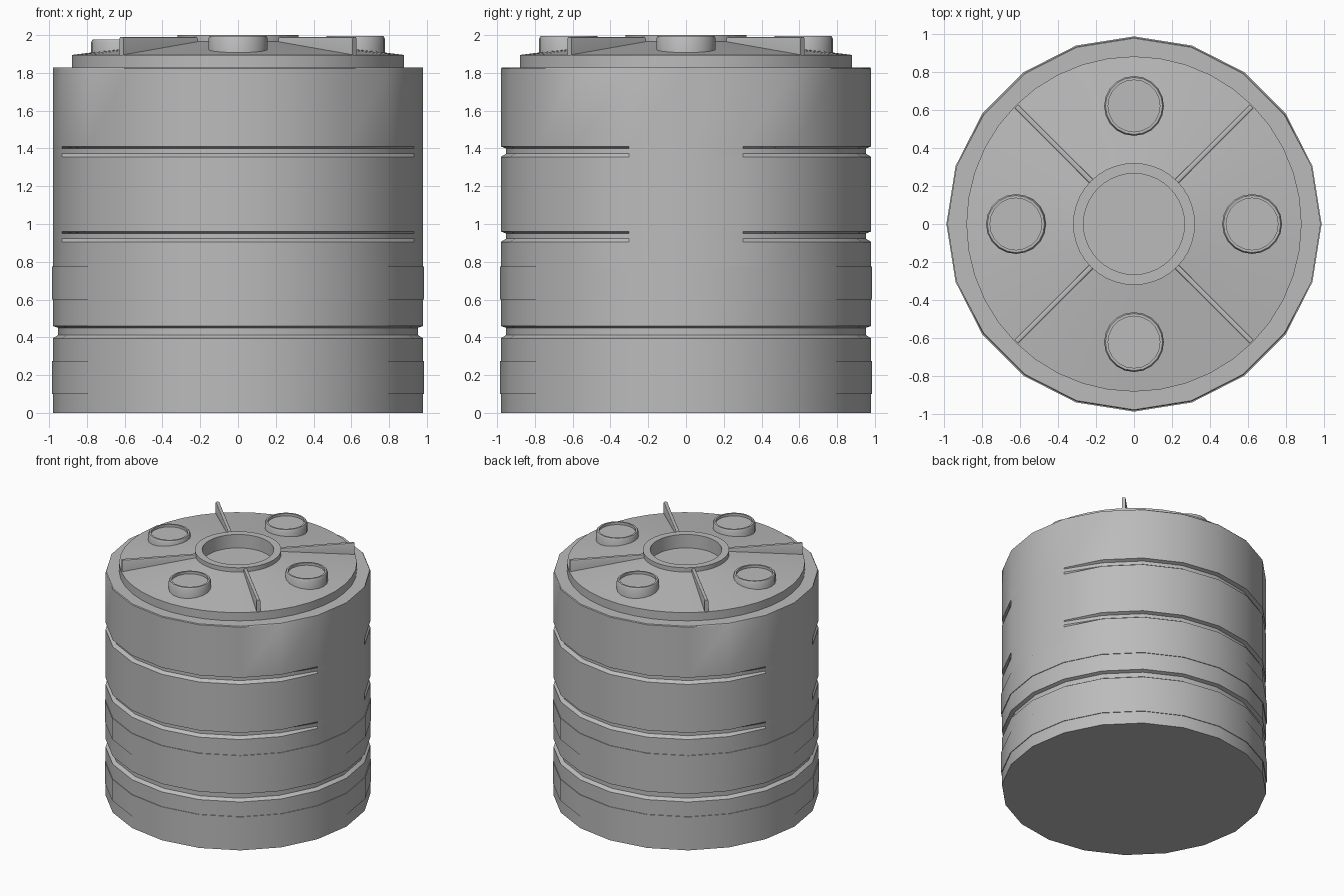
import bpy, bmesh, math
from mathutils import Matrix

cube = bpy.data.objects.get("Cube")
if cube:
    bpy.data.objects.remove(cube, do_unlink=True)

grey = bpy.data.materials.new("plain_grey")
grey.use_nodes = True
colour = (0.5, 0.5, 0.5, 1)
grey.diffuse_color = colour
grey.node_tree.nodes["Principled BSDF"].inputs["Base Color"].default_value = colour
TAU = 2 * math.pi


def finish(name, bm, smooth=True):
    bmesh.ops.recalc_face_normals(bm, faces=bm.faces)
    mesh = bpy.data.meshes.new(name)
    bm.to_mesh(mesh)
    bm.free()
    mesh.materials.append(grey)
    obj = bpy.data.objects.new(name, mesh)
    bpy.context.collection.objects.link(obj)
    if smooth:
        bpy.ops.object.select_all(action='DESELECT')
        obj.select_set(True)
        bpy.context.view_layer.objects.active = obj
        bpy.ops.object.shade_smooth_by_angle(angle=math.radians(30))
    return obj


def lathe(name, profile, sides, centre=(0, 0), radius=lambda r, z, a: r):
    """Spin (radius, z) points into a solid with closed ends."""
    bm = bmesh.new()
    rings = []
    for r, z in profile:
        ring = []
        for i in range(sides):
            a = TAU * i / sides
            d = radius(r, z, a)
            ring.append(bm.verts.new((centre[0] + d * math.cos(a),
                                      centre[1] + d * math.sin(a), z)))
        rings.append(ring)
    for low, high in zip(rings, rings[1:]):
        for i in range(sides):
            j = (i + 1) % sides
            bm.faces.new((low[i], low[j], high[j], high[i]))
    bm.faces.new(rings[0][::-1])
    bm.faces.new(rings[-1])
    return finish(name, bm)


# Tank wall: three grooves, the upper two fade out towards both sides
R = 0.98


def wall_radius(r, z, a):
    if z < 0.6:
        return r
    off = math.degrees(math.asin(min(1, abs(math.sin(a)))))
    fade = min(1, max(0, (off - 18) / 18))
    return R - (R - r) * fade


wall = [(R, 0)]
for z, height in ((0.395, 0.065), (0.905, 0.055), (1.355, 0.055)):
    wall += [(R, z), (0.952, z + 0.018), (0.952, z + height - 0.01), (R, z + height)]
wall += [(R, 1.822), (0.975, 1.828)]
lathe("tank_wall", wall, 20, radius=wall_radius)

# Thin bands round the lower wall
for name, z in (("lower_band", 0.1), ("middle_band", 0.6)):
    lathe(name, [(0.985, z), (0.985, z + 0.175)], 20)

# Lid: step, shallow cone and open neck with a sunken floor
lathe("lid", [(0.88, 1.82), (0.88, 1.895), (0.32, 1.965), (0.32, 2.0),
              (0.265, 2.0), (0.265, 1.89)], 40)

# Four round caps with shallow dished tops
for name, x, y, top in (("left_cap", 1, 0, 1.995), ("back_cap", 0, 1, 1.995),
                        ("right_cap", -1, 0, 1.976), ("front_cap", 0, -1, 1.995)):
    lathe(name, [(0.157, 1.88), (0.157, top - 0.012), (0.15, top),
                 (0.136, top), (0.136, top - 0.02)], 20, (0.62 * x, 0.62 * y))

# Four ribs on the diagonals, flat on top and sunk into the cone
for k in range(4):
    bm = bmesh.new()
    side = [(0.31, 1.93), (0.873, 1.87), (0.873, 1.99), (0.31, 1.99)]
    face = bm.faces.new([bm.verts.new((r, -0.014, z)) for r, z in side])
    new = bmesh.ops.extrude_face_region(bm, geom=[face])["geom"]
    bmesh.ops.translate(bm, vec=(0, 0.028, 0),
                        verts=[v for v in new if isinstance(v, bmesh.types.BMVert)])
    long_edges = [e for e in bm.edges if all(v.co.z > 1.98 for v in e.verts)
                  and abs(e.verts[0].co.x - e.verts[1].co.x) > 0.1]
    bmesh.ops.bevel(bm, geom=long_edges, offset=0.008, segments=2,
                    profile=0.5, affect='EDGES')
    bm.transform(Matrix.Rotation(TAU * (k + 0.5) / 4, 4, 'Z'))
    finish(f"rib_{k + 1}", bm)
